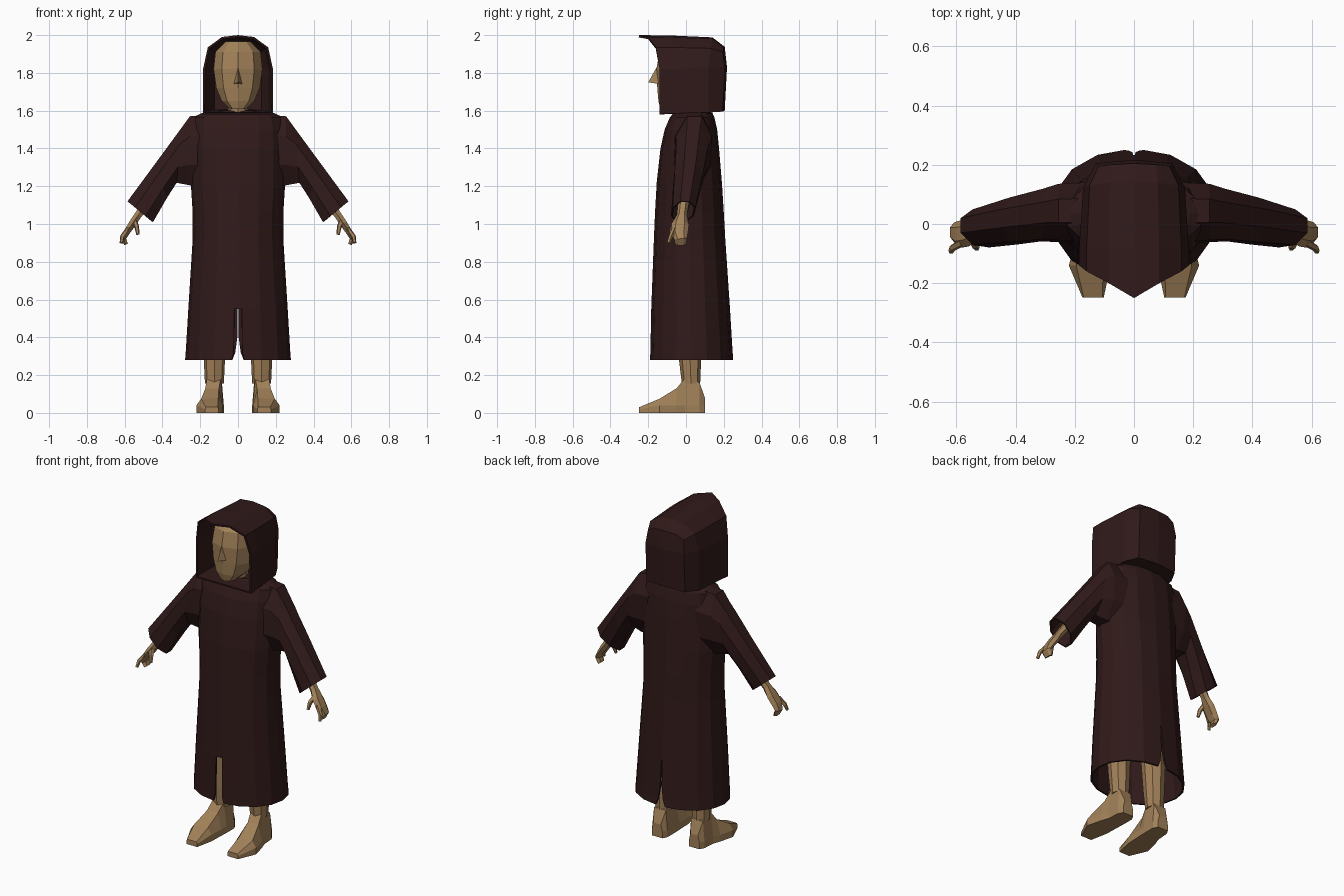
import bpy, bmesh, math
from mathutils import Vector


def material(name, rgb):
    m = bpy.data.materials.new(name)
    m.diffuse_color = (*rgb, 1)
    return m


CLOTH = material("dark_cloth", (0.030, 0.010, 0.010))
SKIN = material("skin", (0.36, 0.22, 0.10))


def finish(name, bm, mat, mirror=False, thick=0):
    bmesh.ops.recalc_face_normals(bm, faces=bm.faces)
    me = bpy.data.meshes.new(name)
    bm.to_mesh(me)
    bm.free()
    me.materials.append(mat)
    ob = bpy.data.objects.new(name, me)
    bpy.context.collection.objects.link(ob)
    if thick:
        s = ob.modifiers.new("thickness", 'SOLIDIFY')
        s.thickness, s.offset = thick, -1
    if mirror:
        ob.modifiers.new("mirror", 'MIRROR').use_clip = False
    return ob


def loft(bm, rings, caps=(True, True), closed=True, skip=None):
    vs = [[bm.verts.new(p) for p in r] for r in rings]
    n = len(vs[0])
    for i in range(len(vs) - 1):
        for j in range(n if closed else n - 1):
            if skip and skip(i, j):
                continue
            k = (j + 1) % n
            bm.faces.new((vs[i][j], vs[i][k], vs[i + 1][k], vs[i + 1][j]))
    for cap, ring in zip(caps, (vs[0], vs[-1])):
        if cap:
            bm.faces.new(ring)
    return vs


def oval(z, hw, yf, yb, n=8, xc=0, power=1.0):
    """Horizontal ring, first point at the front."""
    out = []
    for i in range(n):
        t = 2 * math.pi * i / n
        s = math.sin(t)
        out.append((xc + hw * math.copysign(abs(s) ** power, s),
                    (yf + yb) / 2 - (yb - yf) / 2 * math.cos(t), z))
    return out


def tube(bm, path, n=6):
    """Limb through (x, y, z, half depth in y, half width)."""
    rings = []
    for i, p in enumerate(path):
        a, b = path[max(i - 1, 0)], path[min(i + 1, len(path) - 1)]
        d = (Vector(b[:3]) - Vector(a[:3])).normalized()
        u = d.cross(Vector((0, 1, 0))).normalized()
        v = u.cross(d)
        rings.append([Vector(p[:3]) + v * p[3] * math.cos(2 * math.pi * k / n)
                      + u * p[4] * math.sin(2 * math.pi * k / n) for k in range(n)])
    loft(bm, rings)


# Robe body: z, half width, front y, back y, front gap, back gap
ROBE = [(0.28, 0.28, -0.19, 0.25, 0.034, 0.032),
        (0.32, 0.277, -0.189, 0.247, 0.023, 0.016),
        (0.40, 0.272, -0.187, 0.242, 0.022, 0.005),
        (0.55, 0.263, -0.184, 0.233, 0.020, 0.003),
        (0.92, 0.24, -0.17, 0.208, 0.008, 0.003),
        (1.06, 0.24, -0.164, 0.2, 0.006, 0.003),
        (1.22, 0.25, -0.155, 0.19, 0.006, 0.003),
        (1.40, 0.25, -0.135, 0.175, 0.01, 0.005),
        (1.50, 0.245, -0.113, 0.165, 0.01, 0.005),
        (1.565, 0.235, -0.085, 0.15, 0.01, 0.005),
        (1.588, 0.19, -0.065, 0.14, 0.01, 0.005),
        (1.60, 0.09, -0.05, 0.09, 0.01, 0.005)]
rings = []
for z, hw, yf, yb, gf, gb in ROBE:
    half = [(gf, yf)]
    for t in (0.4, 0.8, 1.2, 1.57, 1.95, 2.35, 2.75):
        half.append((hw * math.sin(t) ** 0.85,
                     (yf + yb) / 2 - (yb - yf) / 2 * math.cos(t)))
    half.append((gb, yb))
    rings.append([(x, y, z) for x, y in half] + [(-x, y, z) for x, y in reversed(half)])
bm = bmesh.new()
loft(bm, rings, caps=(False, False), skip=lambda i, j: i < 3 and j in (8, 17))
finish("robe_body", bm, CLOTH, thick=0.01)

# Sleeves: upper x z, lower x z, upper y centre, lower y centre, half depth
SLEEVE = [(0.15, 1.58, 0.18, 1.20, 0.045, 0.03, 0.10),
          (0.255, 1.57, 0.255, 1.205, 0.045, 0.03, 0.095),
          (0.30, 1.508, 0.325, 1.218, 0.04, 0.02, 0.085),
          (0.44, 1.317, 0.375, 1.14, 0.02, 0.0, 0.075),
          (0.585, 1.12, 0.45, 1.01, -0.005, -0.025, 0.06)]
bm = bmesh.new()
rings = []
for x1, z1, x2, z2, y1, y2, d in SLEEVE:
    ring = []
    for k in range(8):
        a = math.pi / 8 + k * math.pi / 4
        f = 0.5 + 0.5 * math.cos(a) / math.cos(math.pi / 8)
        ring.append((x2 + (x1 - x2) * f,
                     y2 + (y1 - y2) * f + d * math.sin(a) / math.cos(math.pi / 8),
                     z2 + (z1 - z2) * f))
    rings.append(ring)
loft(bm, rings, caps=(True, False))
finish("sleeves", bm, CLOTH, mirror=True, thick=0.008)

# Hood: arches from the pointed front edge to the back
ARCHES = [
    [(0.185, -0.14, 1.58), (0.185, -0.14, 1.82), (0.16, -0.16, 1.935), (0.085, -0.20, 1.99), (0, -0.25, 2.0)],
    [(0.185, -0.08, 1.585), (0.185, -0.08, 1.82), (0.16, -0.08, 1.935), (0.085, -0.08, 1.988), (0, -0.08, 1.998)],
    [(0.17, 0.12, 1.59), (0.172, 0.12, 1.83), (0.15, 0.13, 1.93), (0.08, 0.14, 1.98), (0, 0.14, 1.988)],
    [(0.13, 0.195, 1.595), (0.13, 0.205, 1.83), (0.12, 0.195, 1.91), (0.075, 0.20, 1.935), (0, 0.205, 1.938)]]
bm = bmesh.new()
vs = loft(bm, [a + [(-x, y, z) for x, y, z in reversed(a[:-1])] for a in ARCHES],
          caps=(False, False), closed=False)
low, mid = (bm.verts.new(p) for p in ((0, 0.205, 1.60), (0, 0.217, 1.83)))
b = vs[-1]
for f in ((b[0], b[1], mid, low), (b[8], b[7], mid, low), (b[1], b[2], b[3], mid),
          (b[7], b[6], b[5], mid), (b[3], b[4], mid), (b[5], b[4], mid)):
    bm.faces.new(f)
bm.faces.new([r[0] for r in vs] + [low] + [r[8] for r in reversed(vs)])
finish("hood", bm, CLOTH, thick=0.012)

# Head, neck and nose
bm = bmesh.new()
loft(bm, [oval(z, hw, yf, yb, 10, power=0.85) for z, hw, yf, yb in (
    (1.608, 0.045, -0.135, -0.03), (1.65, 0.09, -0.146, 0.04), (1.72, 0.12, -0.152, 0.10),
    (1.82, 0.135, -0.157, 0.15), (1.91, 0.125, -0.14, 0.15), (1.965, 0.07, -0.09, 0.09))])
finish("head", bm, SKIN)
bm = bmesh.new()
loft(bm, [oval(1.54, 0.055, -0.06, 0.07), oval(1.68, 0.05, -0.07, 0.06)])
finish("neck", bm, SKIN)
bm = bmesh.new()
tip, l, r, top = (bm.verts.new(p) for p in (
    (0, -0.20, 1.75), (-0.022, -0.145, 1.742), (0.022, -0.145, 1.742), (0, -0.15, 1.84)))
for f in ((tip, l, top), (tip, top, r), (tip, r, l), (l, r, top)):
    bm.faces.new(f)
finish("nose", bm, SKIN)

# Legs
bm = bmesh.new()
loft(bm, [oval(z, hw, yf, yb, 8, 0.125, 0.8) for z, hw, yf, yb in (
    (0.155, 0.05, -0.022, 0.075), (0.28, 0.056, -0.037, 0.08), (0.9, 0.085, -0.08, 0.09))])
finish("legs", bm, SKIN, mirror=True)

# Feet: y, centre x, sole half width, top half width, top z
bm = bmesh.new()
rings = []
for y, xc, w, t, h in ((0.10, 0.125, 0.035, 0.025, 0.08), (0.072, 0.125, 0.05, 0.04, 0.16),
                       (-0.005, 0.128, 0.053, 0.036, 0.185), (-0.05, 0.137, 0.06, 0.036, 0.13),
                       (-0.14, 0.15, 0.07, 0.045, 0.075), (-0.248, 0.138, 0.036, 0.032, 0.03)):
    m = min(0.04, h * 0.6)
    rings.append([(xc - w, y, 0), (xc + w, y, 0), (xc + w, y, m), (xc + t, y, h),
                  (xc - t, y, h), (xc - w, y, m)])
loft(bm, rings)
finish("feet", bm, SKIN, mirror=True)

# Hands: palm with curled fingers, index finger and thumb
bm = bmesh.new()
tube(bm, [(0.46, -0.01, 1.14, 0.03, 0.028), (0.53, -0.022, 1.045, 0.027, 0.022),
          (0.56, -0.03, 1.0, 0.046, 0.022), (0.59, -0.035, 0.955, 0.046, 0.019),
          (0.607, -0.028, 0.922, 0.034, 0.016), (0.592, -0.028, 0.892, 0.03, 0.012)])
tube(bm, [(0.58, -0.062, 0.975, 0.014, 0.014), (0.612, -0.08, 0.935, 0.012, 0.012),
          (0.618, -0.093, 0.90, 0.009, 0.009)], 5)
tube(bm, [(0.55, -0.04, 1.02, 0.018, 0.015), (0.536, -0.072, 0.985, 0.014, 0.013),
          (0.53, -0.082, 0.945, 0.009, 0.009)], 5)
finish("hands", bm, SKIN, mirror=True)
